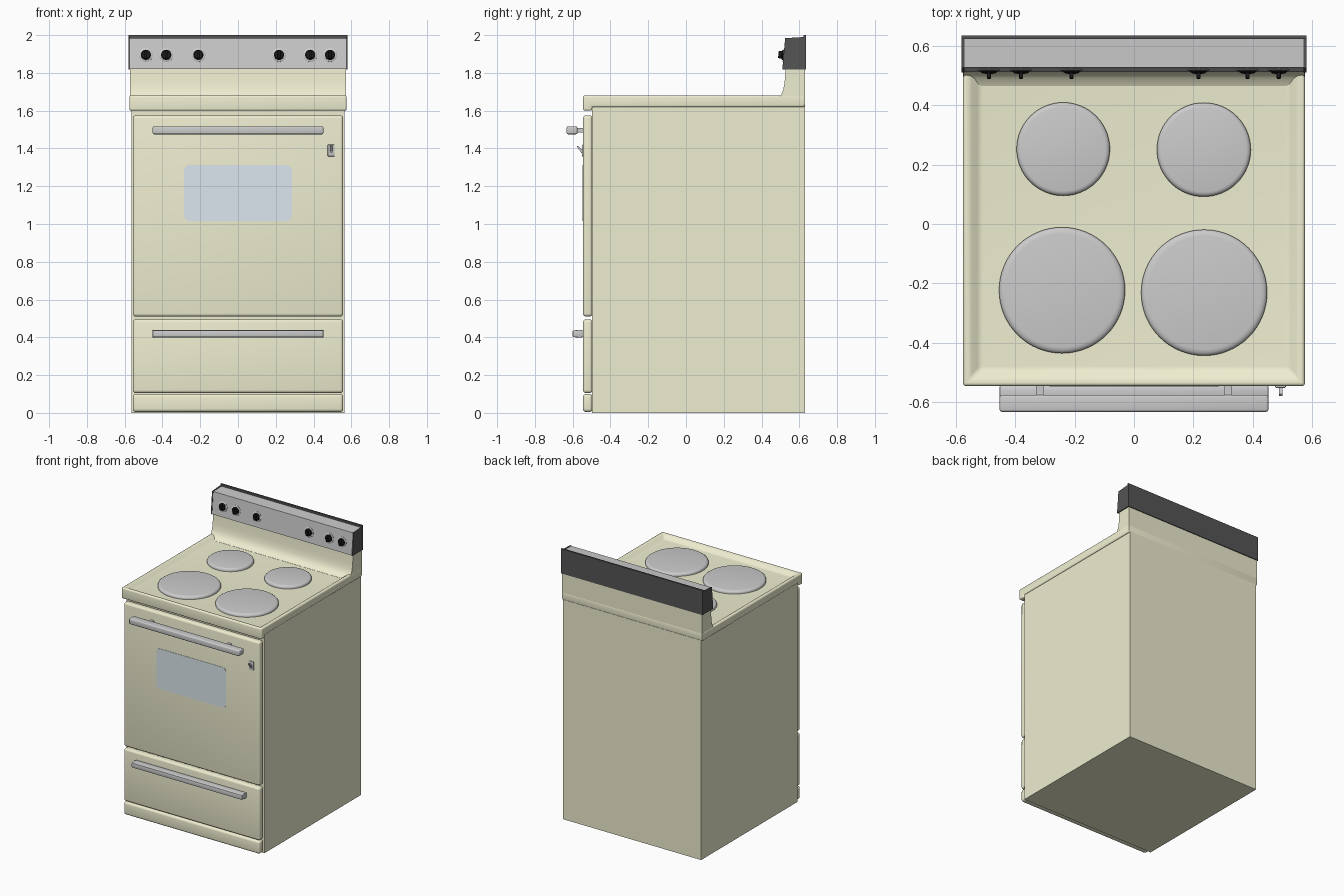
import bpy, bmesh, math
from mathutils import Matrix, Vector

if "Cube" in bpy.data.objects:
    bpy.data.objects.remove(bpy.data.objects["Cube"])


def material(name, r, g, b):
    m = bpy.data.materials.new(name)
    m.diffuse_color = (r, g, b, 1)
    m.use_nodes = True
    m.node_tree.nodes["Principled BSDF"].inputs["Base Color"].default_value = m.diffuse_color
    return m


CREAM = material("cream_enamel", 0.86, 0.85, 0.63)
DARK = material("dark_trim", 0.09, 0.09, 0.09)
BLACK = material("black_plastic", 0.01, 0.01, 0.01)
GLASS = material("window_glass", 0.72, 0.80, 0.86)
STEEL = material("steel_grey", 0.55, 0.55, 0.56)


def finish(name, bm, mat=None, bevel=0.0, segs=3):
    bmesh.ops.recalc_face_normals(bm, faces=bm.faces[:])
    if bevel:
        edges = [e for e in bm.edges if e.calc_face_angle(0) > math.radians(20)]
        bmesh.ops.bevel(bm, geom=edges, offset=bevel, segments=segs, profile=0.5,
                        affect='EDGES', clamp_overlap=True)
    me = bpy.data.meshes.new(name)
    bm.to_mesh(me)
    bm.free()
    me.polygons.foreach_set("use_smooth", [True] * len(me.polygons))
    me.set_sharp_from_angle(angle=math.radians(35))
    if mat:
        me.materials.append(mat)
    ob = bpy.data.objects.new(name, me)
    bpy.context.collection.objects.link(ob)
    return ob


def prism_bm(pts, lo, hi, axis='X'):
    """Extrude a (y,z) profile along X, or an (x,z) profile along Y."""
    bm = bmesh.new()
    place = (lambda a, b: (lo, a, b)) if axis == 'X' else (lambda a, b: (a, lo, b))
    face = bm.faces.new([bm.verts.new(place(a, b)) for a, b in pts])
    ext = bmesh.ops.extrude_face_region(bm, geom=[face])
    d = Vector((hi - lo, 0, 0)) if axis == 'X' else Vector((0, hi - lo, 0))
    bmesh.ops.translate(bm, vec=d, verts=[v for v in ext['geom'] if isinstance(v, bmesh.types.BMVert)])
    return bm


def prism(name, pts, lo, hi, axis='X', mat=None, bevel=0.0, segs=3):
    return finish(name, prism_bm(pts, lo, hi, axis), mat, bevel, segs)


def box(name, x, y, z, mat=None, bevel=0.0, segs=3):
    pts = [(y[0], z[0]), (y[1], z[0]), (y[1], z[1]), (y[0], z[1])]
    return prism(name, pts, x[0], x[1], 'X', mat, bevel, segs)


def lathe(name, profile, matrix, mat=None, steps=48):
    """Spin an (r,h) profile around local Z."""
    bm = bmesh.new()
    vs = [bm.verts.new((r, 0, h)) for r, h in profile]
    es = [bm.edges.new(p) for p in zip(vs, vs[1:])]
    bmesh.ops.spin(bm, geom=vs + es, cent=(0, 0, 0), axis=(0, 0, 1),
                   angle=2 * math.pi, steps=steps)
    bmesh.ops.remove_doubles(bm, verts=bm.verts[:], dist=1e-5)
    bm.transform(matrix)
    return finish(name, bm, mat)


def rounded_rect(x0, x1, z0, z1, r, n=6):
    pts = []
    for k, (cx, cz) in enumerate([(x1 - r, z1 - r), (x0 + r, z1 - r), (x0 + r, z0 + r), (x1 - r, z0 + r)]):
        for i in range(n + 1):
            a = math.pi / 2 * (k + i / n)
            pts.append((cx + r * math.cos(a), cz + r * math.sin(a)))
    return pts


# Cabinet and front panels
box("cabinet", (-0.565, 0.565), (-0.497, 0.63), (0, 1.625), CREAM)
for name, z in (("oven_door", (0.51, 1.575)), ("storage_drawer", (0.105, 0.495)),
                ("kick_panel", (0.005, 0.10))):
    box(name, (-0.557, 0.557), (-0.545, -0.495), z, CREAM, 0.016, 4)
prism("oven_window", rounded_rect(-0.285, 0.285, 1.015, 1.312, 0.03), -0.547, -0.53, 'Y', GLASS)

# Cooktop with front lip and dished surface
bm = prism_bm([(-0.545, 1.60), (-0.497, 1.60), (-0.497, 1.62), (0.63, 1.62), (0.63, 1.68), (-0.545, 1.68)],
              -0.575, 0.575)
bmesh.ops.recalc_face_normals(bm, faces=bm.faces[:])
top = [f for f in bm.faces if f.normal.z > 0.9]
bmesh.ops.inset_region(bm, faces=top, thickness=0.03)
bmesh.ops.inset_region(bm, faces=top, thickness=0.05, depth=-0.025)
finish("cooktop", bm, CREAM, 0.012, 4)

# Backsplash with a cove at its foot
prism("backsplash", [(0.629, 1.63), (0.629, 1.825), (0.528, 1.825), (0.522, 1.75), (0.515, 1.71),
                     (0.505, 1.685), (0.49, 1.668), (0.465, 1.656), (0.465, 1.63)],
      -0.573, 0.573, mat=CREAM)

# Control panel, dark end caps and back plate
side = [(0.512, 1.82), (0.628, 1.82), (0.628, 1.985), (0.527, 1.982)]
prism("control_panel", side, -0.572, 0.572, mat=STEEL)
cap = [(0.51, 1.819), (0.63, 1.819), (0.63, 1.99), (0.525, 1.984)]
for s, label in ((-1, "left"), (1, "right")):
    prism("panel_end_" + label, cap, s * 0.571, s * 0.58, mat=DARK)
box("panel_back_plate", (-0.58, 0.58), (0.622, 0.635), (1.818, 2.0), DARK)

# Hotplates
plate = [(0, 0), (1, 0), (1, 0.010), (0.985, 0.016), (0.95, 0.021), (0.90, 0.023), (0, 0.023)]
for name, x, y, r in (("hotplate_back_left", -0.238, 0.252, 0.157), ("hotplate_back_right", 0.235, 0.25, 0.158),
                      ("hotplate_front_left", -0.242, -0.223, 0.212), ("hotplate_front_right", 0.236, -0.231, 0.212)):
    lathe(name, [(a * r, h) for a, h in plate], Matrix.Translation((x, y, 1.654)), STEEL, 64)

# Knobs on the tilted panel face
tilt = Matrix.Rotation(math.radians(90 - 5.3), 4, 'X')
for i, x in enumerate((-0.488, -0.38, -0.21, 0.217, 0.382, 0.487), 1):
    m = Matrix.Translation((x, 0.519, 1.895)) @ tilt
    lathe(f"knob_ring_{i}", [(0, -0.002), (0.037, -0.002), (0.037, 0.002), (0.034, 0.004), (0, 0.004)],
          m, STEEL, 32)
    lathe(f"knob_{i}", [(0, 0), (0.027, 0), (0.027, 0.008), (0.022, 0.012), (0, 0.012)], m, BLACK, 32)
    grip = box(f"knob_grip_{i}", (-0.007, 0.007), (-0.02, 0.02), (0.008, 0.03), BLACK, 0.004, 2)
    grip.data.transform(m)

# Handles with posts on the oven door
box("door_handle", (-0.452, 0.452), (-0.632, -0.575), (1.475, 1.517), STEEL, 0.008)
for s, label in ((-1, "left"), (1, "right")):
    box("door_handle_post_" + label, sorted((s * 0.305, s * 0.33)), (-0.58, -0.54), (1.485, 1.507), STEEL)
prism("drawer_handle", [(-0.60, 0.402), (-0.56, 0.398), (-0.543, 0.402), (-0.543, 0.436), (-0.56, 0.44),
                        (-0.60, 0.436)], -0.452, 0.452, mat=STEEL, bevel=0.004, segs=2)

# Door latch
box("latch_plate", (0.475, 0.511), (-0.551, -0.54), (1.358, 1.42), STEEL, 0.003, 2)
prism("latch_lever", [(-0.548, 1.375), (-0.553, 1.375), (-0.578, 1.41), (-0.572, 1.415), (-0.548, 1.392)],
      0.487, 0.499, mat=STEEL)
